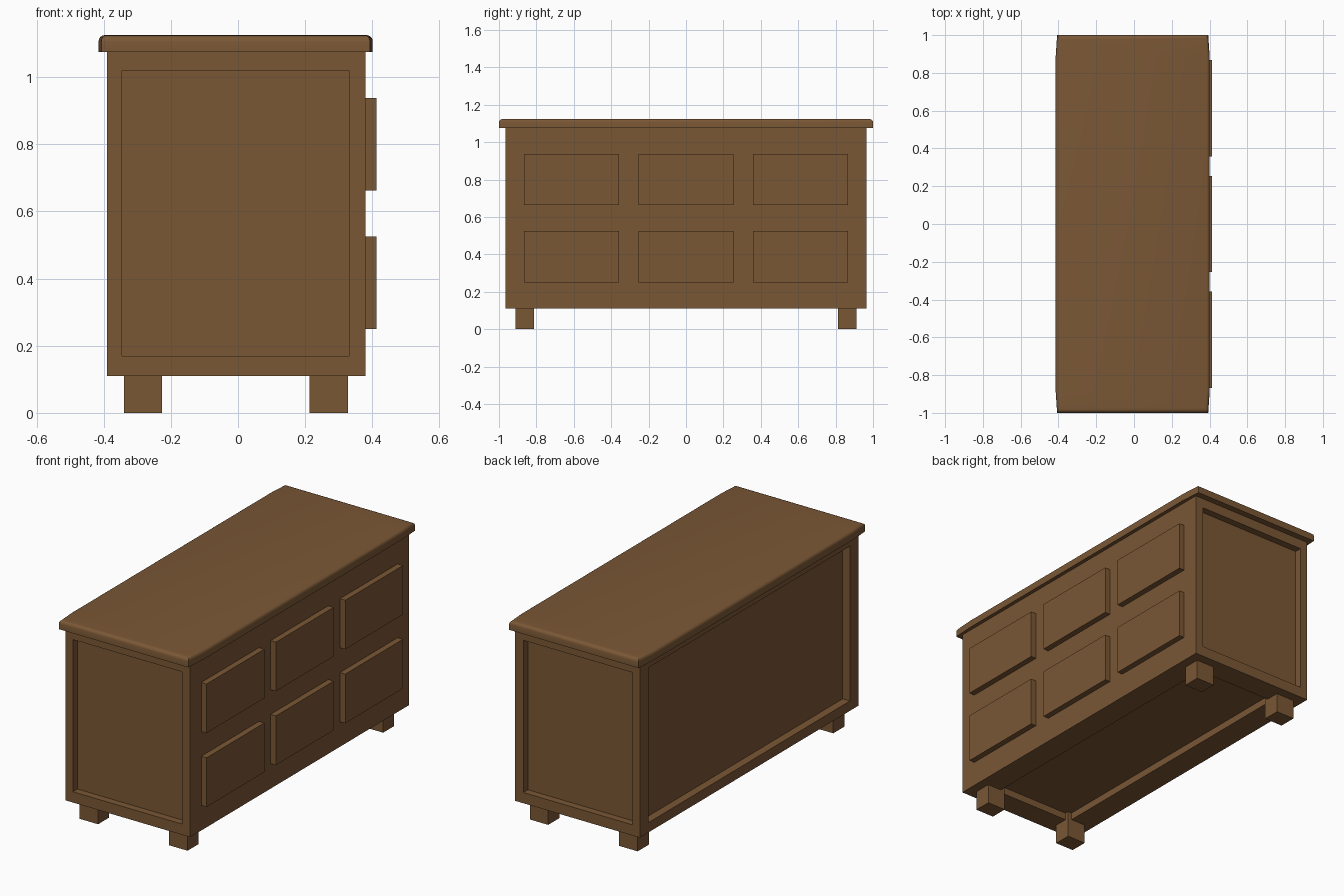
import bpy
import bmesh
from mathutils import Vector

cube = bpy.data.objects.get("Cube")
if cube:
    bpy.data.objects.remove(cube, do_unlink=True)

wood = bpy.data.materials.new("brown wood")
wood.use_nodes = True
color = (0.195, 0.096, 0.036, 1)
wood.diffuse_color = color
bsdf = next(n for n in wood.node_tree.nodes if n.type == 'BSDF_PRINCIPLED')
bsdf.inputs["Base Color"].default_value = color
bsdf.inputs["Roughness"].default_value = 0.7


def add_object(name, bm):
    bmesh.ops.recalc_face_normals(bm, faces=bm.faces)
    mesh = bpy.data.meshes.new(name)
    bm.to_mesh(mesh)
    bm.free()
    mesh.materials.append(wood)
    obj = bpy.data.objects.new(name, mesh)
    bpy.context.collection.objects.link(obj)
    return obj


def box_mesh(low, high):
    bm = bmesh.new()
    bmesh.ops.create_cube(bm, size=1)
    low, high = Vector(low), Vector(high)
    for v in bm.verts:
        v.co = (low + high) / 2 + v.co * (high - low)
    return bm


def recess(bm, normal, low, high, depth):
    """Inset the face with this normal to the given rectangle and sink it."""
    normal = Vector(normal)
    bm.normal_update()
    face = max(bm.faces, key=lambda f: f.normal.dot(normal) * f.calc_area())
    axis = max(range(3), key=lambda i: abs(normal[i]))
    bmesh.ops.inset_individual(bm, faces=[face], thickness=0.03)
    center = face.calc_center_median()
    for v in face.verts:
        for i in range(3):
            if i != axis:
                v.co[i] = low[i] if v.co[i] < center[i] else high[i]
    sunk = bmesh.ops.extrude_discrete_faces(bm, faces=[face])["faces"][0]
    bmesh.ops.translate(bm, verts=sunk.verts, vec=-normal * depth)


# Carcass with sunken end panels, back panel and underside
bm = box_mesh((-0.39, -0.965, 0.11), (0.38, 0.965, 1.08))
for side in (-1, 1):
    recess(bm, (0, side, 0), (-0.345, 0, 0.17), (0.33, 0, 1.02), 0.04)
recess(bm, (-1, 0, 0), (0, -0.89, 0.165), (0, 0.89, 1.03), 0.045)
recess(bm, (0, 0, -1), (-0.25, -0.835, 0), (0.24, 0.835, 0), 0.04)
add_object("carcass", bm)

# Lid with slightly drawn-in corners and a rounded upper edge
stretch = 1.5
bm = bmesh.new()
half = [(-0.407, -1), (0.393, -1), (0.401, -0.88)]
outline = half + [(0.401, 0.88), (0.393, 1), (-0.407, 1), (-0.415, 0.88), (-0.415, -0.88)]
base = bm.faces.new([bm.verts.new((x, y / stretch, 1.075)) for x, y in outline])
top = bmesh.ops.extrude_face_region(bm, geom=[base])
top_verts = [g for g in top["geom"] if isinstance(g, bmesh.types.BMVert)]
bmesh.ops.translate(bm, verts=top_verts, vec=(0, 0, 0.05))
if not any(len(f.verts) == 8 and f.calc_center_median().z < 1.08 for f in bm.faces):
    bm.faces.new([v for v in bm.verts if v.co.z < 1.08])
rim = [e for e in bm.edges if all(v.co.z > 1.12 for v in e.verts)]
bmesh.ops.bevel(bm, geom=rim, offset=0.018, segments=4, profile=0.5, affect='EDGES')
for v in bm.verts:
    v.co.y *= stretch
lid = add_object("lid", bm)
bpy.ops.object.select_all(action='DESELECT')
lid.select_set(True)
bpy.context.view_layer.objects.active = lid
bpy.ops.object.shade_smooth_by_angle(angle=0.6)

# Raised drawer fronts in two rows of three
for row, (z0, z1) in {"lower": (0.25, 0.525), "upper": (0.663, 0.937)}.items():
    for place, y in {"near": -0.612, "middle": 0, "far": 0.612}.items():
        add_object(f"{row}_{place}_drawer_front",
                   box_mesh((0.37, y - 0.255, z0), (0.413, y + 0.255, z1)))

# Square feet reaching up into the underside
for x in (-0.283, 0.27):
    for y in (-0.863, 0.863):
        name = ("left" if x > 0 else "right") + ("_front" if y < 0 else "_back") + "_foot"
        add_object(name, box_mesh((x - 0.057, y - 0.049, 0), (x + 0.057, y + 0.049, 0.15)))
